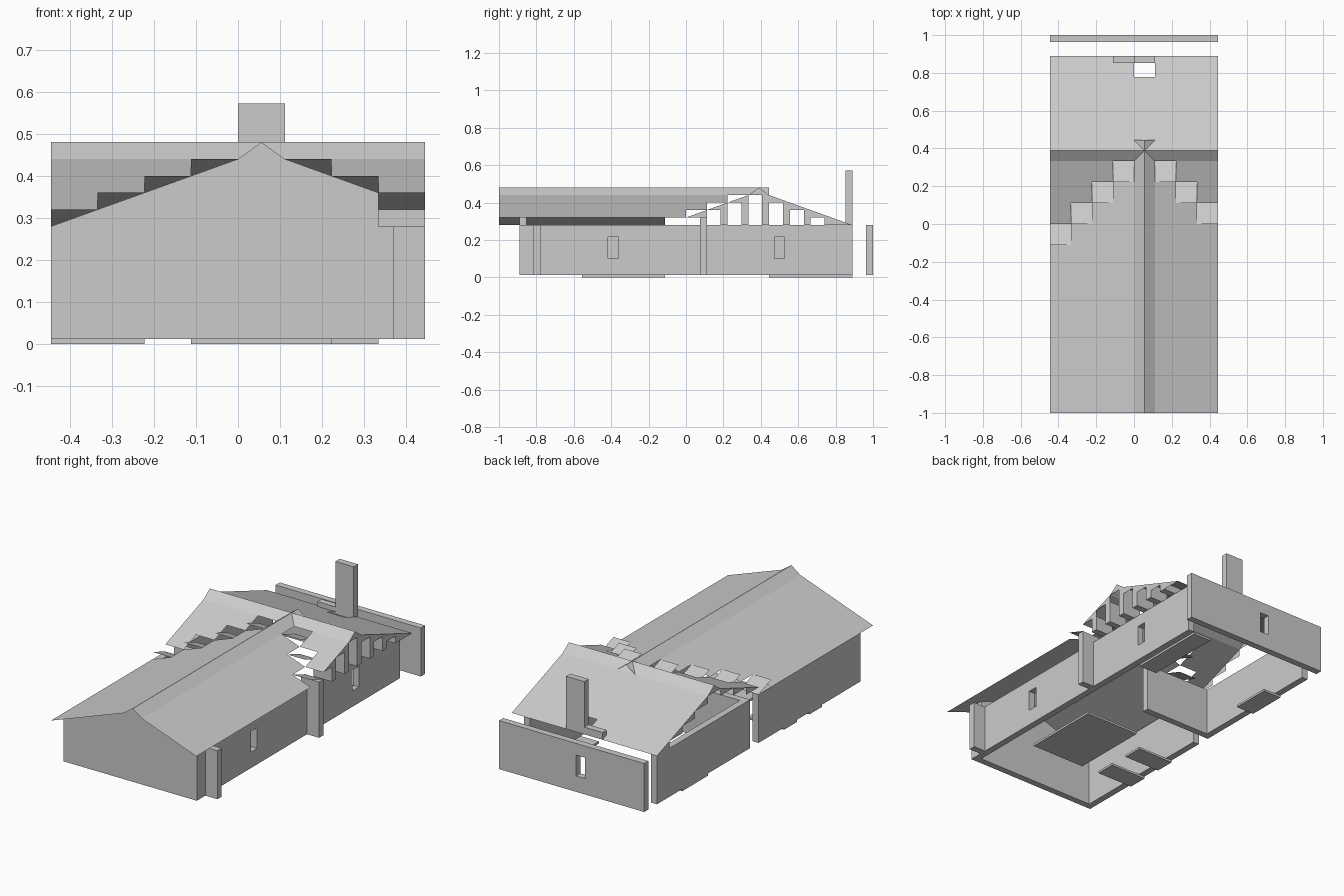
import bpy

if "Cube" in bpy.data.objects:
    bpy.data.objects.remove(bpy.data.objects["Cube"])

U = 1 / 9          # building grid unit
T = U / 3          # wall thickness
H0, H1 = 0.012, 0.28
STEP = 0.04        # roof rise per grid unit
E = 4 * U          # half width


def mesh(name, verts, faces):
    me = bpy.data.meshes.new(name)
    me.from_pydata(verts, [], faces)
    me.update()
    ob = bpy.data.objects.new(name, me)
    bpy.context.collection.objects.link(ob)
    return ob


def boxes(name, items):
    verts, faces = [], []
    for x0, x1, y0, y1, z0, z1 in items:
        b = len(verts)
        verts += [(x, y, z) for z in (z0, z1) for x, y in ((x0, y0), (x1, y0), (x1, y1), (x0, y1))]
        faces += [[b + i for i in f] for f in
                  ((3, 2, 1, 0), (4, 5, 6, 7), (0, 1, 5, 4), (1, 2, 6, 5), (2, 3, 7, 6), (3, 0, 4, 7))]
    return mesh(name, verts, faces)


def polys(name, items):
    verts, faces = [], []
    for p in items:
        faces.append(list(range(len(verts), len(verts) + len(p))))
        verts += p
    return mesh(name, verts, faces)


def wall(name, axis, a0, a1, b0, b1, windows=()):
    # wall running along an axis, split around its window openings
    parts, a, w = [], a0, 0.0275
    for c in windows:
        parts += [(a, c - w, H0, H1), (c - w, c + w, H0, 0.10), (c - w, c + w, 0.215, H1)]
        a = c + w
    parts.append((a, a1, H0, H1))
    if axis == 'x':
        return boxes(name, [(p, q, b0, b1, s, t) for p, q, s, t in parts])
    return boxes(name, [(b0, b1, p, q, s, t) for p, q, s, t in parts])


# outer walls
wall("right_wall", 'y', -8 * U, 8 * U, 3 * U, 3 * U + T, (-3.5 * U, 4.5 * U))
wall("left_wall_front", 'y', -8 * U, 0, -E, -E + T)
wall("left_wall_back", 'y', U - T, 8 * U, -E, -E + T)
wall("back_panel", 'x', -E, E, 1 - T, 1, (-0.5 * U,))
wall("partition", 'x', -E, 0, U - T, U)
boxes("right_fins", [(3 * U, E, y - T, y, H0, H1) for y in (-7 * U, U)])

# front gable wall, following the roof line
prof = [(-E, H0), (3 * U, H0), (3 * U, 0.36), (U, 0.44), (U / 2, 0.48), (0, 0.44), (-E, H1)]
n = len(prof)
fy = -8 * U
mesh("front_gable_wall",
     [(x, fy, z) for x, z in prof] + [(x, fy + T, z) for x, z in prof],
     [list(range(n)), list(range(2 * n - 1, n - 1, -1))] +
     [[(i + 1) % n, i, i + n, (i + 1) % n + n] for i in range(n)])

# main roof: strips that stop on the stepped valley, plus ridge cap
strips = []
for i in range(4):
    x, z, y = -E + i * U, H1 + i * STEP, (i - 1) * U
    strips.append([(x, -1, z), (x + U, -1, z + STEP), (x + U, y, z + STEP), (x, y, z)])
for i in range(3):
    x, z, y = U * (1 + i), 0.44 - i * STEP, (2 - i) * U
    strips.append([(x, -1, z), (x + U, -1, z - STEP), (x + U, y, z - STEP), (x, y, z)])
polys("main_roof", strips)
ye = 4 * U
polys("main_ridge_cap", [
    [(0, -1, 0.44), (U / 2, -1, 0.48), (U / 2, ye, 0.48), (0, ye, 0.44)],
    [(U / 2, -1, 0.48), (U, -1, 0.44), (U, ye, 0.44), (U / 2, ye, 0.48)]])


def cross_z(y):
    return 0.44 - STEP * (3 * U - y) / U


# stepped valley tiles and the front slope behind them
tiles, front = [], []
for x, k in [(-E + i * U, i - 1) for i in range(4)] + [(U * (1 + i), 2 - i) for i in range(3)]:
    y = k * U
    z = cross_z(y)
    tiles.append([(x, y, z + STEP), (x + U, y, z + STEP), (x + U, y + U, z), (x, y + U, z)])
    if k < 2:
        front.append([(x, y + U, z + STEP), (x + U, y + U, z + STEP),
                      (x + U, 3 * U, 0.44), (x, 3 * U, 0.44)])
polys("valley_tiles", tiles)
polys("cross_roof_front", front)

# cross ridge cap and back slope with an opening at the chimney
polys("cross_ridge_cap", [
    [(-E, 3 * U, 0.44), (E, 3 * U, 0.44), (E, 3.5 * U, 0.48), (-E, 3.5 * U, 0.48)],
    [(-E, 3.5 * U, 0.48), (E, 3.5 * U, 0.48), (E, 4 * U, 0.44), (-E, 4 * U, 0.44)]])
polys("cross_roof_back", [
    [(x0, 4 * U, 0.44), (x1, 4 * U, 0.44), (x1, y, 0.44 - STEP * (y / U - 4)),
     (x0, y, 0.44 - STEP * (y / U - 4))]
    for x0, x1, y in ((-E, 0, 8 * U), (0, U, 7 * U), (U, E, 8 * U))])

# small triangles closing the ends of the cross roof
ends = []
for x, first in ((-E, 0), (E, 1)):
    for k in range(first, 3):
        z = cross_z(k * U)
        ends.append([(x, k * U, z), (x, k * U + U, z), (x, k * U + U, z + STEP)])
    for k in range(4, 8):
        z = 0.44 - (k - 3) * STEP
        ends.append([(x, k * U, z), (x, k * U + U, z), (x, k * U, z + STEP)])
    ends.append([(x, 3 * U, 0.44), (x, 4 * U, 0.44), (x, 3.5 * U, 0.48)])
polys("roof_end_triangles", ends)

# stepped posts under the right end of the cross roof
boxes("gable_posts", [(3 * U, E, k * U - T, k * U, H1, z) for k, z in
                      ((1, 0.32), (2, 0.36), (3, 0.40), (4, 0.44), (5, 0.40), (6, 0.36), (7, 0.32))])

# chimney and its low side block
boxes("chimney", [(0, U, 8 * U - T, 8 * U, H1, 0.572)])
boxes("chimney_side", [(-U, 0, 8 * U - T, 8 * U, H1, 0.32)])

# thin floor plates
boxes("floor_plates", [(a * U, b * U, c * U, d * U, 0, H0) for a, b, c, d in
                       ((-1, 2, -5, -1), (-4, -2, -5, -4), (-4, -2, -3, -2),
                        (-4, -3, 4, 6), (2, 3, 4, 8))])
